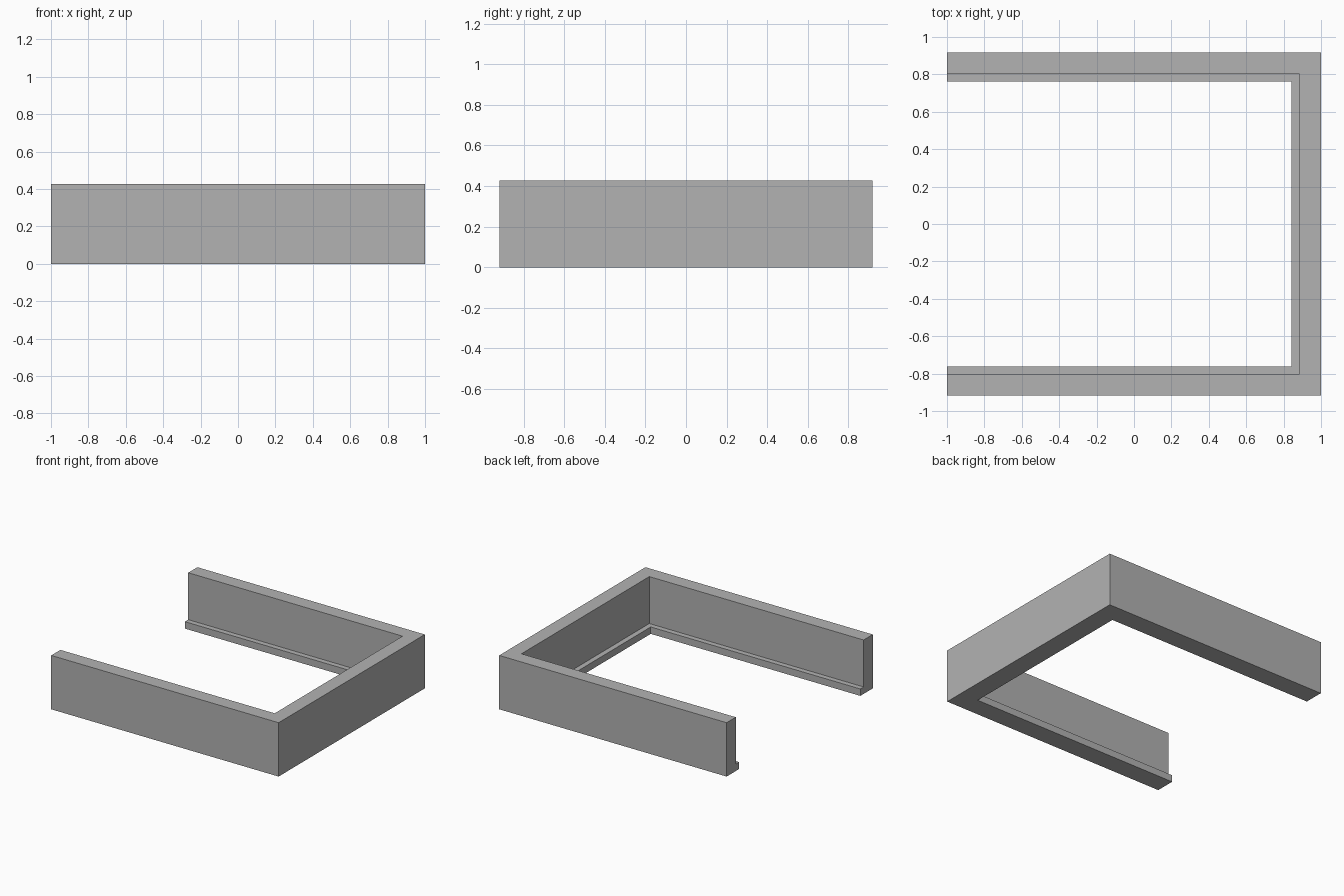
import bpy
import bmesh

if "Cube" in bpy.data.objects:
    bpy.data.objects.remove(bpy.data.objects["Cube"], do_unlink=True)

HALF_X, HALF_Y, HEIGHT = 1.0, 0.918, 0.428
WALL, LEDGE, LEDGE_HEIGHT = 0.115, 0.157, 0.055

grey = bpy.data.materials.new("plain grey")
grey.use_nodes = True
colour = (0.448, 0.448, 0.448, 1.0)
grey.diffuse_color = colour
grey.node_tree.nodes["Principled BSDF"].inputs["Base Color"].default_value = colour

# L-shaped wall section: inset from the outer face, height
section = [(0, 0), (LEDGE, 0), (LEDGE, LEDGE_HEIGHT),
           (WALL, LEDGE_HEIGHT), (WALL, HEIGHT), (0, HEIGHT)]

# U-shaped path: open end, two mitred corners, open end (x, y, x inset factor)
path = [(-HALF_X, -HALF_Y, 0), (HALF_X, -HALF_Y, 1),
        (HALF_X, HALF_Y, 1), (-HALF_X, HALF_Y, 0)]

bm = bmesh.new()
rings = []
for x, y, mitre in path:
    inward = -1 if y > 0 else 1
    rings.append([bm.verts.new((x - mitre * inset, y + inward * inset, z))
                  for inset, z in section])

# Sweep the section along the path and cap both ends
n = len(section)
for a, b in zip(rings, rings[1:]):
    for i in range(n):
        j = (i + 1) % n
        bm.faces.new((a[i], a[j], b[j], b[i]))
bm.faces.new(rings[0])
bm.faces.new(rings[-1])
bmesh.ops.recalc_face_normals(bm, faces=bm.faces)

mesh = bpy.data.meshes.new("ledged_u_frame")
bm.to_mesh(mesh)
bm.free()
mesh.materials.append(grey)
frame = bpy.data.objects.new("ledged_u_frame", mesh)
bpy.context.collection.objects.link(frame)
